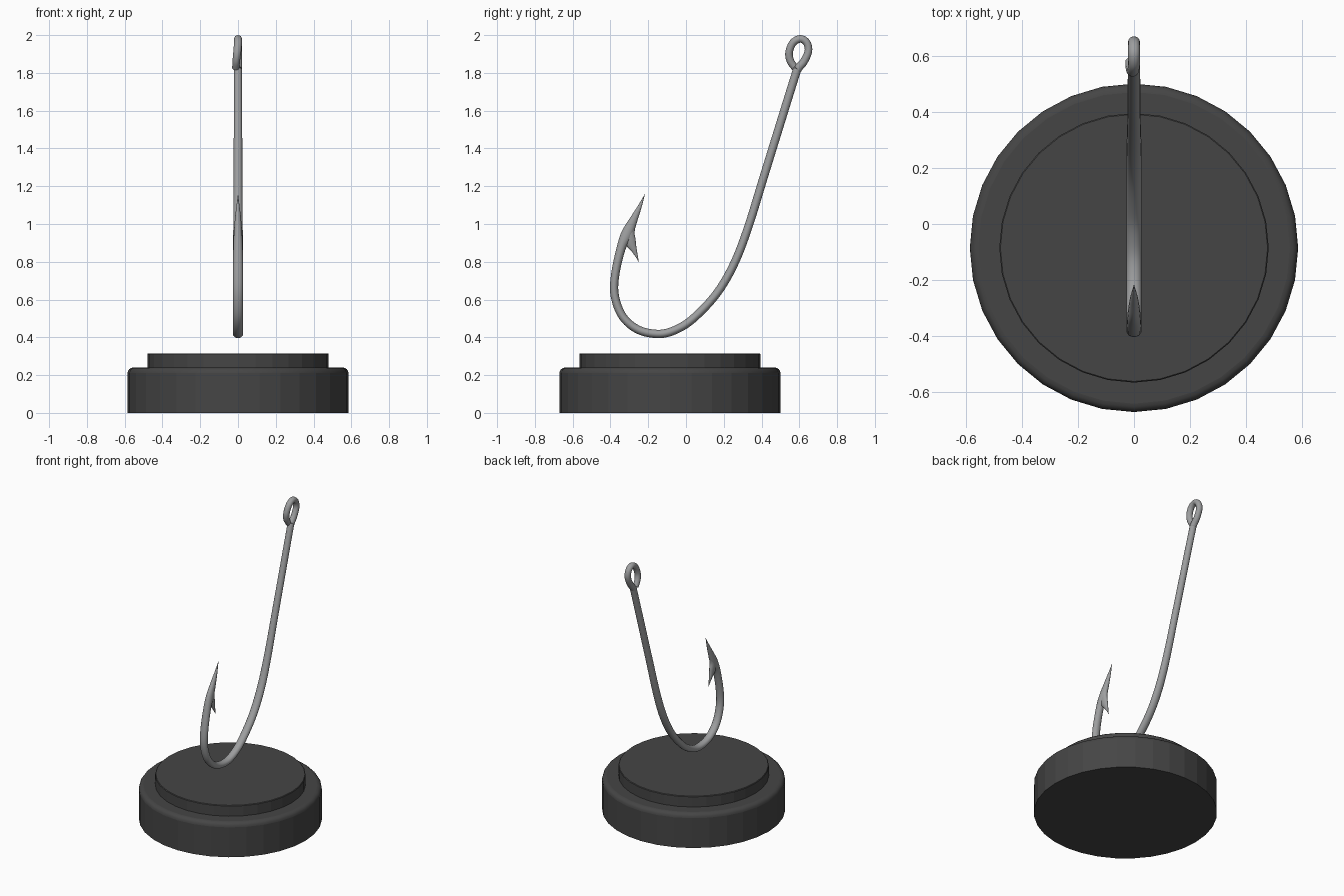
import bpy, bmesh, math
from mathutils import Vector

if "Cube" in bpy.data.objects:
    bpy.data.objects.remove(bpy.data.objects["Cube"])


def material(name, v):
    m = bpy.data.materials.new(name)
    m.diffuse_color = (*v, 1)
    m.use_nodes = True
    m.node_tree.nodes["Principled BSDF"].inputs["Base Color"].default_value = m.diffuse_color
    return m


STEEL = material("grey steel", (0.34, 0.345, 0.35))
DARK = material("dark base", (0.06, 0.06, 0.06))


def finish(name, bm, mat):
    bmesh.ops.recalc_face_normals(bm, faces=bm.faces)
    me = bpy.data.meshes.new(name)
    bm.to_mesh(me)
    bm.free()
    me.materials.append(mat)
    ob = bpy.data.objects.new(name, me)
    bpy.context.collection.objects.link(ob)
    return ob


def smooth_path(keys, steps):
    """Catmull-Rom through keys of (x, y, z, in-plane radius, x radius)."""
    k = [Vector(p) for p in keys]
    k = [2 * k[0] - k[1]] + k + [2 * k[-1] - k[-2]]
    out = []
    for a, b, c, d in zip(k, k[1:], k[2:], k[3:]):
        for i in range(steps):
            t = i / steps
            out.append(0.5 * (2 * b + (c - a) * t + (2 * a - 5 * b + 4 * c - d) * t * t
                              + (3 * b - a - 3 * c + d) * t ** 3))
    return out + [k[-2]]


def wire(name, keys, steps=6, sides=16):
    """Sweep an ellipse along a path lying close to the y-z plane."""
    pts = smooth_path(keys, steps)
    bm = bmesh.new()
    rings = []
    for i, p in enumerate(pts):
        d = pts[min(i + 1, len(pts) - 1)] - pts[max(i - 1, 0)]
        n = Vector((0, -d[2], d[1])).normalized()
        c = Vector(p[:3])
        rn, rx = max(p[3], 0.0008), max(p[4], 0.0008)
        rings.append([bm.verts.new(c + n * rn * math.cos(a) + Vector((rx * math.sin(a), 0, 0)))
                      for a in (2 * math.pi * j / sides for j in range(sides))])
    for r, s in zip(rings, rings[1:]):
        for j in range(sides):
            f = bm.faces.new((r[j], r[(j + 1) % sides], s[(j + 1) % sides], s[j]))
            f.smooth = True
    bm.faces.new(rings[0])
    bm.faces.new(rings[-1])
    return finish(name, bm, STEEL)


def disc(name, profile, sides=32, y0=-0.085):
    """Stack rings of (radius, z); vertical walls stay flat, rounded rims smooth."""
    bm = bmesh.new()
    rings = [[bm.verts.new((r * math.sin(a), y0 + r * math.cos(a), z))
              for a in (2 * math.pi * j / sides for j in range(sides))] for r, z in profile]
    for k, (r, s) in enumerate(zip(rings, rings[1:])):
        for j in range(sides):
            f = bm.faces.new((r[j], r[(j + 1) % sides], s[(j + 1) % sides], s[j]))
            f.smooth = abs(profile[k][0] - profile[k + 1][0]) > 1e-5
    bm.faces.new(rings[0])
    bm.faces.new(rings[-1])
    return finish(name, bm, DARK)


# Base: wide foot with a rounded rim, and a raised step
rim = [(0.555 + 0.03 * math.cos(a), 0.21 + 0.03 * math.sin(a))
       for a in (math.pi / 2 * i / 4 for i in range(5))]
disc("base_foot", [(0.585, 0)] + rim)
disc("base_step", [(0.48, 0.23), (0.48, 0.311), (0.476, 0.315)])

# Hook wire: eye loop, shank, bend and tapering point in one sweep
R, W = 0.022, 0.027
wire("hook_wire", [
    (-0.012, 0.578, 1.825, 0.019, 0.019), (-0.009, 0.552, 1.865, 0.020, 0.020),
    (-0.004, 0.546, 1.910, 0.020, 0.021), (0, 0.567, 1.960, 0.020, 0.021),
    (0, 0.606, 1.980, 0.020, 0.021), (0, 0.639, 1.960, 0.020, 0.021),
    (0, 0.648, 1.915, 0.020, 0.021), (0, 0.624, 1.860, 0.021, 0.021),
    (0, 0.592, 1.820, 0.022, 0.022), (0, 0.570, 1.760, R, 0.022),
    (0, 0.415, 1.260, R, 0.023), (0, 0.330, 0.985, R, 0.025),
    (0, 0.255, 0.790, R, W), (0, 0.165, 0.635, R, W),
    (0, 0.050, 0.510, R, W), (0, -0.040, 0.447, R, W),
    (0, -0.137, 0.418, R, W), (0, -0.250, 0.439, R, W),
    (0, -0.335, 0.510, R, W), (0, -0.377, 0.620, R, W),
    (0, -0.375, 0.730, R, W), (0, -0.344, 0.870, 0.024, 0.025),
    (0, -0.311, 0.950, 0.031, 0.022), (0, -0.274, 1.030, 0.020, 0.016),
    (0, -0.246, 1.090, 0.011, 0.009), (0, -0.217, 1.160, 0, 0)])

# Barb: flattened spike growing out of the point
wire("barb", [
    (0, -0.250, 0.800, 0, 0), (0, -0.272, 0.855, 0.013, 0.009),
    (0, -0.294, 0.905, 0.029, 0.016), (0, -0.300, 0.955, 0.028, 0.018),
    (0, -0.282, 1.010, 0.020, 0.014)])
